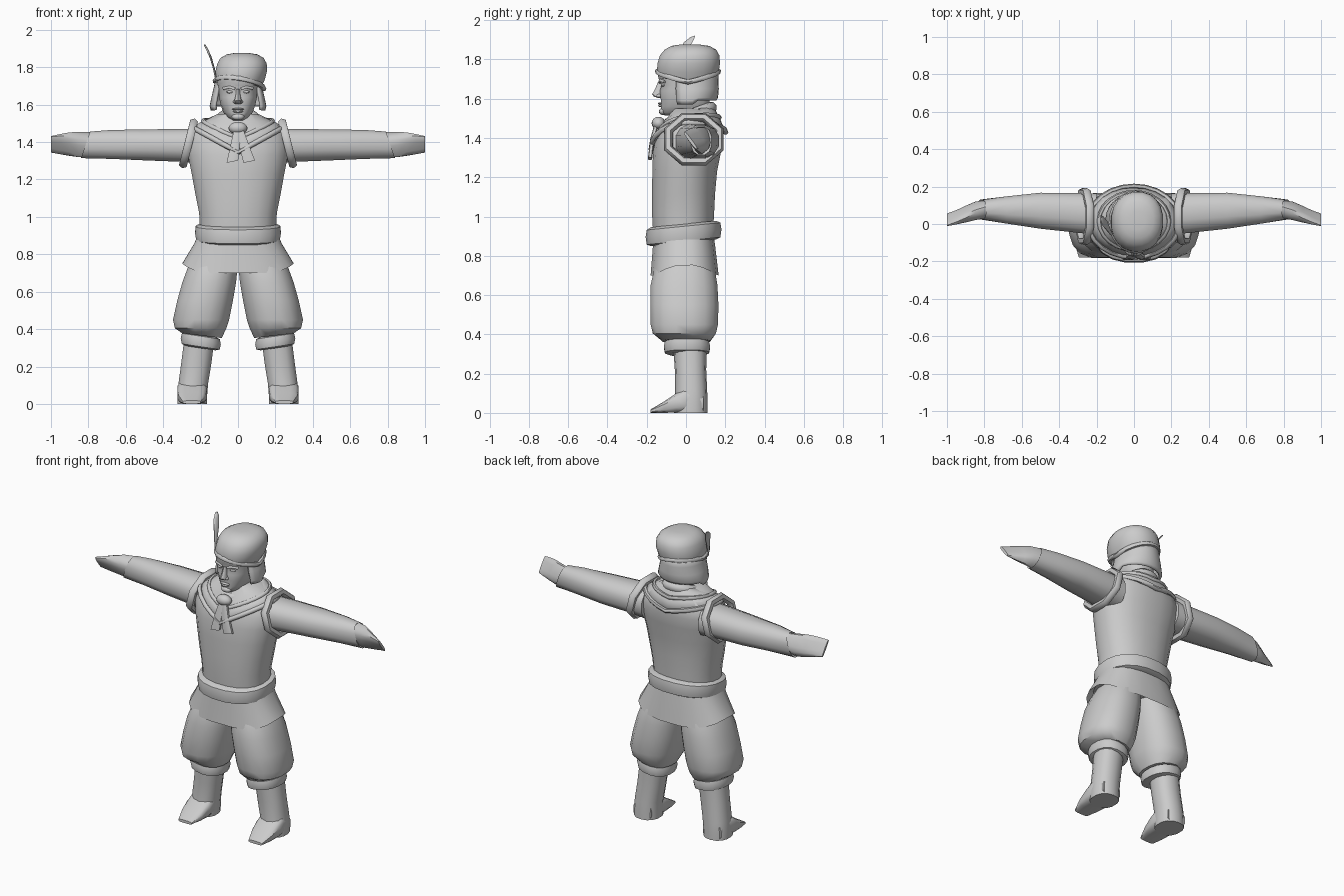
import bpy, bmesh
from math import sin, cos, pi, radians, copysign
from mathutils import Vector

cube = bpy.data.objects.get("Cube")
if cube:
    bpy.data.objects.remove(cube, do_unlink=True)

GREY = (0.6, 0.6, 0.6, 1)
clay = bpy.data.materials.new("plain grey")
clay.use_nodes = True
clay.diffuse_color = GREY
clay.node_tree.nodes["Principled BSDF"].inputs["Base Color"].default_value = GREY


def finish(obj, mirror=False, angle=42):
    obj.data.materials.clear()
    obj.data.materials.append(clay)
    bpy.ops.object.select_all(action='DESELECT')
    obj.select_set(True)
    bpy.context.view_layer.objects.active = obj
    bpy.ops.object.shade_smooth_by_angle(angle=radians(angle))
    if mirror:
        obj.modifiers.new("Mirror", 'MIRROR').use_mirror_merge = False
    return obj


def from_bmesh(name, bm, **kw):
    bmesh.ops.recalc_face_normals(bm, faces=bm.faces)
    mesh = bpy.data.meshes.new(name)
    bm.to_mesh(mesh)
    bm.free()
    obj = bpy.data.objects.new(name, mesh)
    bpy.context.collection.objects.link(obj)
    return finish(obj, **kw)


def skin(name, rings, closed=True, caps=True, **kw):
    """Bridge point rings into a surface."""
    bm = bmesh.new()
    rows = [[bm.verts.new(p) for p in ring] for ring in rings]
    n = len(rows[0])
    for a, b in zip(rows, rows[1:]):
        for i in range(n if closed else n - 1):
            j = (i + 1) % n
            bm.faces.new((a[i], a[j], b[j], b[i]))
    if caps:
        bm.faces.new(rows[0])
        bm.faces.new(rows[-1])
    return from_bmesh(name, bm, **kw)


def oval(c, u, v, n=16, p=2.0):
    """Superellipse ring about c with half-axes u and v."""
    def se(t):
        return copysign(abs(t) ** (2 / p), t)
    turns = [2 * pi * (i + 0.5) / n for i in range(n)]
    return [Vector(c) + Vector(u) * se(cos(t)) + Vector(v) * se(sin(t)) for t in turns]


def flat(x0, x1, y0, y1, z, tx=0, ty=0, n=16, p=2.3):
    """Near-level ring filling a box; tx and ty tilt it."""
    rx, ry = (x1 - x0) / 2, (y1 - y0) / 2
    return oval(((x0 + x1) / 2, (y0 + y1) / 2, z), (rx, 0, rx * tx), (0, ry, ry * ty), n, p)


def upright(x, y0, y1, z0, z1, lean=0, n=12, p=2.4):
    """Ring across an arm; lean shifts it outward at the bottom."""
    return oval((x, (y0 + y1) / 2, (z0 + z1) / 2), (0, (y1 - y0) / 2, 0),
                (lean, 0, (z1 - z0) / 2), n, p)


def tube(name, pts, r, closed=True, sides=1, **kw):
    curve = bpy.data.curves.new(name, 'CURVE')
    curve.dimensions = '3D'
    curve.bevel_depth, curve.bevel_resolution, curve.use_fill_caps = r, sides, True
    sp = curve.splines.new('POLY')
    sp.points.add(len(pts) - 1)
    for q, p in zip(sp.points, pts):
        q.co = (*p, 1)
    sp.use_cyclic_u = closed
    obj = bpy.data.objects.new(name, curve)
    bpy.context.collection.objects.link(obj)
    bpy.ops.object.select_all(action='DESELECT')
    obj.select_set(True)
    bpy.context.view_layer.objects.active = obj
    bpy.ops.object.convert(target='MESH')
    return finish(bpy.context.object, angle=60, **kw)


def blob(name, c, r, **kw):
    bm = bmesh.new()
    bmesh.ops.create_uvsphere(bm, u_segments=12, v_segments=8, radius=1)
    for v in bm.verts:
        v.co = Vector(c) + v.co * Vector(r)
    return from_bmesh(name, bm, **kw)


# Tunic body
skin("tunic", [flat(-w, w, a, b, z, n=20) for w, a, b, z in (
    (.205, -.17, .14, .93), (.21, -.175, .145, 1.02), (.23, -.175, .15, 1.12),
    (.25, -.173, .16, 1.23), (.27, -.17, .18, 1.33), (.275, -.155, .188, 1.40),
    (.25, -.13, .185, 1.46), (.19, -.09, .16, 1.51), (.11, -.07, .13, 1.55))])

# Belt and flared skirt with a hem that rises at the sides
skin("belt", [flat(-w, w, -.19 - d, .165 + d, z, ty=.1, n=20) for w, d, z in (
    (.205, -.01, .866), (.225, .012, .876), (.232, .018, .915), (.228, .012, .95), (.205, -.01, .962))])
skirt = [flat(-w, w, a, b, z, n=20, p=2.6) for w, a, b, z in (
    (.21, -.165, .14, .92), (.235, -.17, .15, .86), (.30, -.182, .168, .755), (.26, -.15, .14, .79))]
for ring, drop in zip(skirt, (0, .01, .055, .04)):
    for q in ring:
        q.z -= drop * min(1, abs(q.y) / .16) ** 2
skin("skirt", skirt)

# Baggy trousers, knee cuffs, lower legs
skin("trouser_legs", [flat(a, b, c, d, z, tx=.12 * (z < .4)) for a, b, c, d, z in (
    (.0, .22, -.13, .12, .82), (.0, .27, -.165, .15, .73), (.008, .30, -.183, .163, .65),
    (.025, .328, -.185, .168, .55), (.045, .35, -.183, .166, .45), (.06, .34, -.172, .155, .405),
    (.085, .30, -.12, .125, .365))], mirror=True)
skin("knee_cuffs", [flat(.09 + d, .308 - d, -.115 + d, .125 - d, z, tx=.15) for d, z in (
    (.03, .298), (.006, .306), (0, .335), (.006, .362), (.03, .37))], mirror=True)
skin("shins", [flat(a, b, c, d, z, n=14) for a, b, c, d, z in (
    (.125, .29, -.065, .105, .34), (.14, .305, -.057, .103, .22),
    (.158, .32, -.055, .108, .11), (.163, .325, -.06, .11, .05), (.165, .325, -.06, .11, 0))], mirror=True)

# Wedge shaped feet
skin("feet", [oval(((a + b) / 2, y, h / 2), ((b - a) / 2, 0, 0), (0, 0, h / 2), 12, 3.5)
              for a, b, y, h in ((.18, .31, .09, .09), (.165, .325, .0, .13), (.165, .325, -.05, .10),
                                 (.175, .318, -.11, .06), (.20, .295, -.18, .018))], mirror=True)

# Sleeves and hands
skin("sleeves", [upright(*r) for r in (
    (.2, -.06, .165, 1.28, 1.475), (.3, -.05, .168, 1.292, 1.473), (.5, -.028, .17, 1.30, 1.47),
    (.68, .0, .15, 1.308, 1.467), (.815, .023, .132, 1.312, 1.458, -.025),
    (.80, .04, .115, 1.33, 1.44, -.02))], mirror=True)
skin("hands", [oval((x, y, z), (0, -w, h), (0, t, t * .8), 12, 3) for x, y, z, w, h, t in (
    (.78, .08, 1.385, .02, .055, .04), (.85, .07, 1.387, .028, .058, .034),
    (.90, .053, 1.389, .031, .056, .025), (.95, .036, 1.389, .032, .05, .016),
    (1.0, .022, 1.388, .032, .043, .006))], mirror=True)

# Padded armhole rings
tube("armhole_rings", [(.265 - .03 * sin(t), .04 + .14 * cos(t), 1.393 + .12 * sin(t))
                       for t in [pi * (i + .5) / 4 for i in range(8)]], .024, mirror=True)

# Neckerchief draped over the shoulders, with a rolled hem
STEPS = [2 * pi * i / 24 for i in range(24)]


def hem(t):
    low, rise = (1.345, .135) if sin(t) < 0 else (1.43, .05)
    return Vector((.245 * cos(t), .012 + .19 * sin(t), low + rise * abs(cos(t))))


def neckline(t):
    return Vector((.115 * cos(t), .022 + .11 * sin(t), 1.535 + .04 * sin(t)))


drape = skin("neckerchief", [[neckline(t).lerp(hem(t), f) + Vector((0, 0, .03 * f * (1 - f)))
                              for t in STEPS] for f in (0, .33, .67, 1)], caps=False)
drape.modifiers.new("Thickness", 'SOLIDIFY').thickness = .012
tube("neckerchief_hem", [hem(t) for t in STEPS], .014)
tube("neckerchief_fold", [neckline(t).lerp(hem(t), .55) + Vector((0, 0, .008)) for t in STEPS], .012)
tube("collar_roll", [(.095 * cos(t), .02 + .108 * sin(t), 1.515 + .04 * sin(t)) for t in STEPS], .03, sides=2)
blob("knot", (0, -.14, 1.475), (.05, .035, .033))
for name, x in (("right_scarf_tail", -.03), ("left_scarf_tail", .06)):
    skin(name, [oval((x * f, y, z), (w, 0, .2 * w), (0, .011, 0), 8, 4) for f, y, z, w in (
        (.15, -.15, 1.47, .018), (.5, -.172, 1.39, .026), (1, -.183, 1.295, .032))])

# Neck and head
skin("neck", [flat(-.075, .075, -.05, .10, z) for z in (1.48, 1.62)])
skin("head", [flat(-w, w, a, .12, z, n=20, p=2.4) for w, a, z in (
    (.035, -.11, 1.515), (.058, -.127, 1.53), (.08, -.128, 1.56), (.094, -.13, 1.60), (.102, -.134, 1.64),
    (.105, -.126, 1.67), (.108, -.14, 1.70), (.11, -.14, 1.76))])

# Face
skin("nose", [flat(-w, w, a, -.10, z, n=10) for w, a, z in (
    (.014, -.14, 1.603), (.022, -.163, 1.611), (.02, -.173, 1.622), (.013, -.157, 1.65), (.009, -.143, 1.685))])
blob("nostrils", (.016, -.138, 1.615), (.011, .014, .009), mirror=True)
blob("eyes", (.043, -.114, 1.668), (.02, .014, .008), mirror=True)
tube("brows", [(.016, -.134, 1.684), (.045, -.131, 1.694), (.078, -.108, 1.686)], .008, closed=False, mirror=True)
blob("upper_lip", (0, -.131, 1.576), (.033, .012, .006))
blob("lower_lip", (0, -.13, 1.564), (.027, .012, .007))
blob("chin", (0, -.118, 1.535), (.034, .02, .018))

# Coif covering the back of the head, with flaps over the ears
arc = [radians(-33 + 246 * i / 20) for i in range(21)]
coif = skin("coif", [[(w * cos(t), .025 + d * sin(t), z - flare * (sin(t) < .1)) for t in arc]
                     for w, d, z, flare in ((.12, .138, 1.76, 0), (.128, .14, 1.70, 0),
                                            (.14, .142, 1.65, 0), (.152, .138, 1.605, .012), (.146, .128, 1.59, .02))],
            closed=False, caps=False)
coif.modifiers.new("Thickness", 'SOLIDIFY').thickness = .014

# Soft cap leaning to one side, with a rolled brim
skin("cap", [flat(a, b, c, d, z, n=20, p=2.2) for a, b, c, d, z in (
    (-.115, .13, -.14, .155, 1.70), (-.125, .145, -.15, .168, 1.735), (-.122, .157, -.147, .175, 1.78),
    (-.112, .155, -.135, .172, 1.82), (-.095, .138, -.11, .155, 1.85), (-.06, .105, -.075, .12, 1.869),
    (-.02, .06, -.03, .07, 1.876))])
tube("cap_brim", [(.008 + .13 * cos(t), .01 + .155 * sin(t), 1.705 + .035 * abs(sin(t)) - .02 * cos(t))
                  for t in STEPS], .014)

# Feather
skin("feather", [oval((x, y, z), (0, w, .3 * w), (.005, 0, 0), 8) for x, y, z, w in (
    (-.115, -.06, 1.72, .006), (-.128, -.04, 1.79, .016), (-.145, -.01, 1.85, .027),
    (-.165, .015, 1.895, .028), (-.178, .035, 1.918, .012))])
